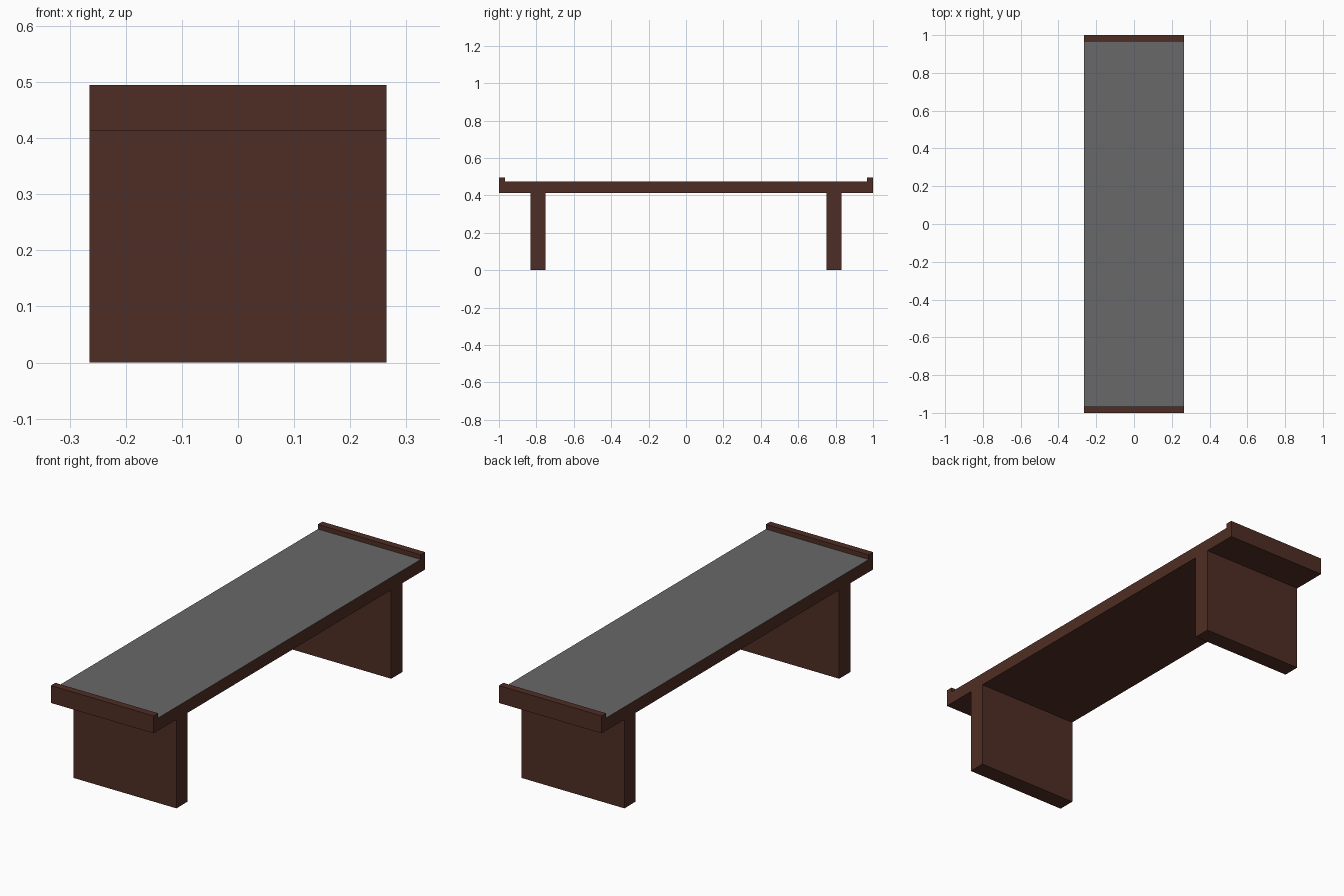
import bpy, bmesh

if "Cube" in bpy.data.objects:
    bpy.data.objects.remove(bpy.data.objects["Cube"])


def material(name, rgb):
    m = bpy.data.materials.new(name)
    m.diffuse_color = (*rgb, 1)
    m.use_nodes = True
    m.node_tree.nodes["Principled BSDF"].inputs["Base Color"].default_value = m.diffuse_color
    return m


brown = material("dark_brown_wood", (0.078, 0.027, 0.018))
grey = material("grey_top", (0.14, 0.14, 0.14))
W = 0.265  # half width shared by every part


def extrude_profile(name, profile, mats):
    """Extrude a (y, z) outline across the full width."""
    bm = bmesh.new()
    face = bm.faces.new([bm.verts.new((-W, y, z)) for y, z in profile])
    new = bmesh.ops.extrude_face_region(bm, geom=[face])["geom"]
    bmesh.ops.translate(bm, vec=(2 * W, 0, 0),
                        verts=[v for v in new if isinstance(v, bmesh.types.BMVert)])
    bmesh.ops.recalc_face_normals(bm, faces=bm.faces)
    me = bpy.data.meshes.new(name)
    for m in mats:
        me.materials.append(m)
    # grey goes on the wide upward face between the end lips
    if len(mats) > 1:
        for f in bm.faces:
            f.material_index = int(f.normal.z > 0.9 and f.calc_area() > 0.5)
    bm.to_mesh(me)
    bm.free()
    ob = bpy.data.objects.new(name, me)
    bpy.context.collection.objects.link(ob)
    return ob


# Bench top with a raised lip at each end
half = [(1, 0.414), (1, 0.495), (0.967, 0.495), (0.967, 0.473)]
outline = half + [(-y, z) for y, z in reversed(half)]
extrude_profile("bench_top", outline, [brown, grey])

# Slab legs
for name, s in (("front_leg", -1), ("back_leg", 1)):
    extrude_profile(name, [(s * 0.75, 0), (s * 0.832, 0),
                           (s * 0.832, 0.414), (s * 0.75, 0.414)], [brown])
